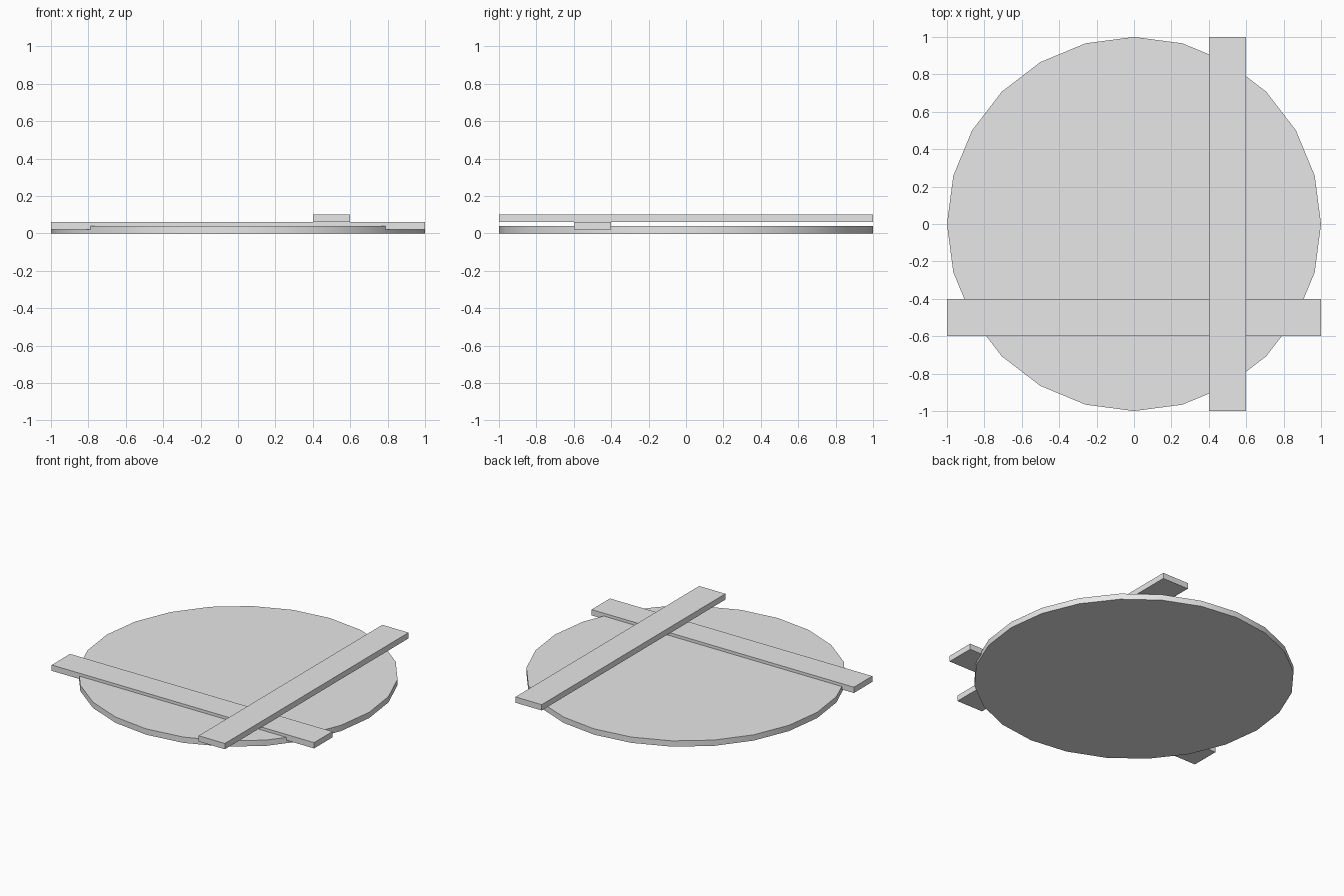
import bpy

cube = bpy.data.objects.get("Cube")
if cube:
    bpy.data.objects.remove(cube, do_unlink=True)

# Single light grey finish
grey = bpy.data.materials.new("light_grey")
grey.use_nodes = True
colour = (0.8, 0.8, 0.8, 1.0)
grey.diffuse_color = colour
grey.node_tree.nodes["Principled BSDF"].inputs["Base Color"].default_value = colour

THICK = 0.04


def bar(name, centre, size):
    bpy.ops.mesh.primitive_cube_add(size=1, location=centre)
    obj = bpy.context.object
    obj.name = name
    obj.scale = size
    bpy.ops.object.transform_apply(location=False, rotation=False, scale=True)
    obj.data.materials.append(grey)


# Round base plate, smooth around the rim with crisp edges
bpy.ops.mesh.primitive_cylinder_add(vertices=24, radius=1, depth=THICK,
                                    location=(0, 0, THICK / 2))
disc = bpy.context.object
disc.name = "round_base"
disc.data.materials.append(grey)
bpy.ops.object.shade_smooth_by_angle()

# Crossed flat bars: the lower one sinks halfway into the base
bar("lower_cross_bar", (0, -0.5, 0.04), (2, 0.2, THICK))
bar("upper_long_bar", (0.5, 0, 0.08), (0.2, 2, THICK))
